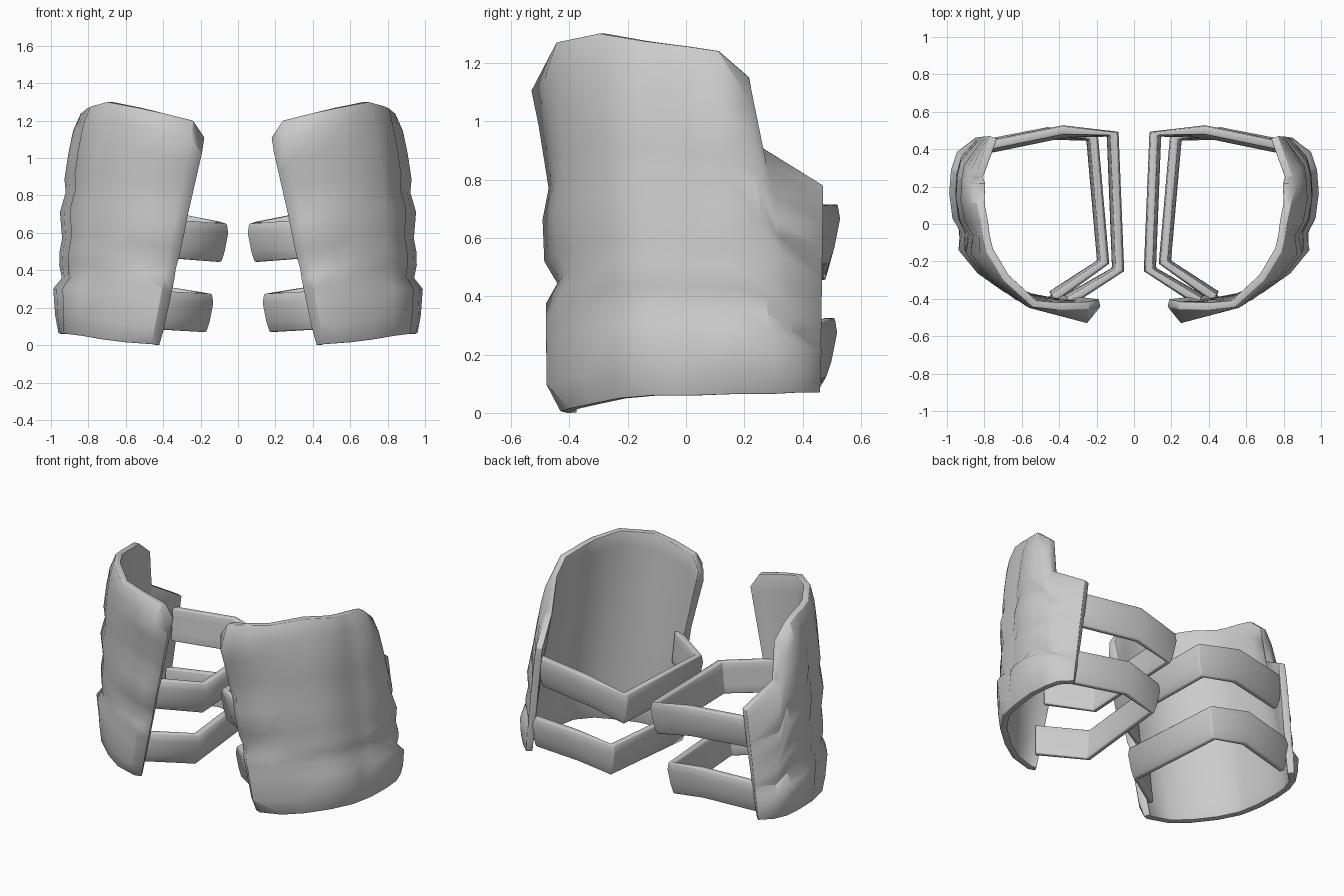
import bpy, math
from mathutils import Vector

cube = bpy.data.objects.get("Cube")
if cube:
    bpy.data.objects.remove(cube, do_unlink=True)

GREY = (0.6, 0.6, 0.6, 1.0)
grey = bpy.data.materials.new("plain grey")
grey.use_nodes = True
grey.diffuse_color = GREY
grey.node_tree.nodes["Principled BSDF"].inputs["Base Color"].default_value = GREY


def push(row, amounts):
    """Move each point of a row outward, square to the row, in plan."""
    moved = []
    for i, p in enumerate(row):
        d = row[min(i + 1, len(row) - 1)] - row[max(i - 1, 0)]
        moved.append(p + Vector((d.y, -d.x, 0)).normalized() * amounts[i])
    return moved


def make_shell(name, outer, inner, side, bevel):
    """Close an outer and an inner grid of points into a solid with a soft rim."""
    rows, n = len(outer), len(outer[0])
    half = rows * n
    verts = [(p.x * side, p.y, p.z) for grid in (outer, inner) for row in grid for p in row]
    faces = []
    for r in range(rows - 1):
        for c in range(n - 1):
            a = r * n + c
            f = (a, a + 1, a + n + 1, a + n)
            faces += [f, tuple(v + half for v in f[::-1])]
    # Rim: bottom, back end, top, front end
    loop = (list(range(n)) + [r * n + n - 1 for r in range(1, rows)]
            + [half - 1 - c for c in range(1, n)]
            + [r * n for r in range(rows - 2, 0, -1)])
    for a, b in zip(loop, loop[1:] + loop[:1]):
        faces.append((b, a, a + half, b + half))
    if side < 0:
        faces = [f[::-1] for f in faces]
    mesh = bpy.data.meshes.new(name)
    mesh.from_pydata(verts, [], faces)
    mesh.materials.append(grey)
    ob = bpy.data.objects.new(name, mesh)
    bpy.context.collection.objects.link(ob)
    bpy.ops.object.select_all(action='DESELECT')
    ob.select_set(True)
    bpy.context.view_layer.objects.active = ob
    bev = ob.modifiers.new("soft rim", 'BEVEL')
    bev.width = bevel
    bev.segments = 2
    bev.limit_method = 'ANGLE'
    bev.angle_limit = math.radians(60)
    bpy.ops.object.modifier_apply(modifier="soft rim")
    bpy.ops.object.shade_smooth_by_angle(angle=math.radians(60))


# Guard columns from the inner front edge round to the back: bottom, top
COLUMNS = [
    ((0.42, -0.41, 0.00), (0.18, -0.44, 1.11)),
    ((0.46, -0.43, 0.005), (0.24, -0.455, 1.20)),
    ((0.60, -0.40, 0.015), (0.40, -0.46, 1.24)),
    ((0.72, -0.33, 0.03), (0.54, -0.445, 1.27)),
    ((0.84, -0.23, 0.05), (0.70, -0.30, 1.30)),
    ((0.92, -0.11, 0.06), (0.79, -0.15, 1.275)),
    ((0.935, -0.04, 0.06), (0.81, -0.07, 1.265)),
    ((0.95, 0.04, 0.06), (0.82, 0.01, 1.255)),
    ((0.96, 0.18, 0.065), (0.84, 0.11, 1.24)),
    ((0.95, 0.30, 0.065), (0.835, 0.215, 1.15)),
    ((0.92, 0.39, 0.07), (0.845, 0.26, 0.91)),
    ((0.85, 0.46, 0.07), (0.77, 0.47, 0.78)),
]
# How strongly the front folds and the side puffs act on each column
FRONT = [0.3, 1, 0.4, 0.1, 0, 0, 0, 0, 0, 0, 0, 0]
SIDE = [0, 0, 0, 0.2, 0.6, 0.95, 0.25, 0.9, 1, 1, 0.9, 0.1]
# Height fraction, front fold offset, side puff offset
FOLDS = [
    (0.00, 0.000, 0.000), (0.08, 0.048, 0.027), (0.20, 0.045, 0.052),
    (0.25, 0.044, 0.012), (0.31, 0.042, 0.033), (0.37, 0.000, 0.038),
    (0.43, 0.045, 0.032), (0.55, 0.048, 0.058), (0.64, 0.025, 0.038),
    (0.70, 0.035, 0.052), (0.82, 0.055, 0.045), (0.92, 0.077, 0.032),
    (1.00, 0.000, 0.000),
]


def guard_grids():
    """Folded outer skin and plain inner lining."""
    outer, inner = [], []
    for t, front, puff in FOLDS:
        base = [Vector(b).lerp(Vector(e), t) for b, e in COLUMNS]
        outer.append(push(base, [front * f + puff * s for f, s in zip(FRONT, SIDE)]))
        inner.append(push(base, [-0.04] * len(base)))
    return outer, inner


# Strap top edges, from the back of the guard round the inner side to the front
STRAPS = {
    "upper_strap": [(0.77, 0.44, 0.71), (0.38, 0.52, 0.715), (0.09, 0.49, 0.66),
                    (0.06, -0.25, 0.65), (0.34, -0.43, 0.67)],
    "lower_strap": [(0.82, 0.44, 0.30), (0.46, 0.51, 0.325), (0.20, 0.47, 0.285),
                    (0.14, -0.21, 0.275), (0.42, -0.41, 0.29)],
}
# Strap cross-section: drop from the top edge, outward offset
STRAP_PROFILE = [(0.205, -0.03), (0.15, -0.012), (0.05, 0.008), (0.0, 0.0)]


def strap_grids(path):
    top = [Vector(p) for p in path]
    outer, inner = [], []
    for drop, out in STRAP_PROFILE:
        row = [p - Vector((0, 0, drop)) for p in top]
        outer.append(push(row, [out] * len(row)))
        inner.append(push(row, [-0.04 - 0.1 * drop] * len(row)))
    return outer, inner


for side, label in ((1, "left"), (-1, "right")):
    make_shell(label + "_thigh_guard", *guard_grids(), side, 0.012)
    for part, path in STRAPS.items():
        make_shell(label + "_" + part, *strap_grids(path), side, 0.01)
